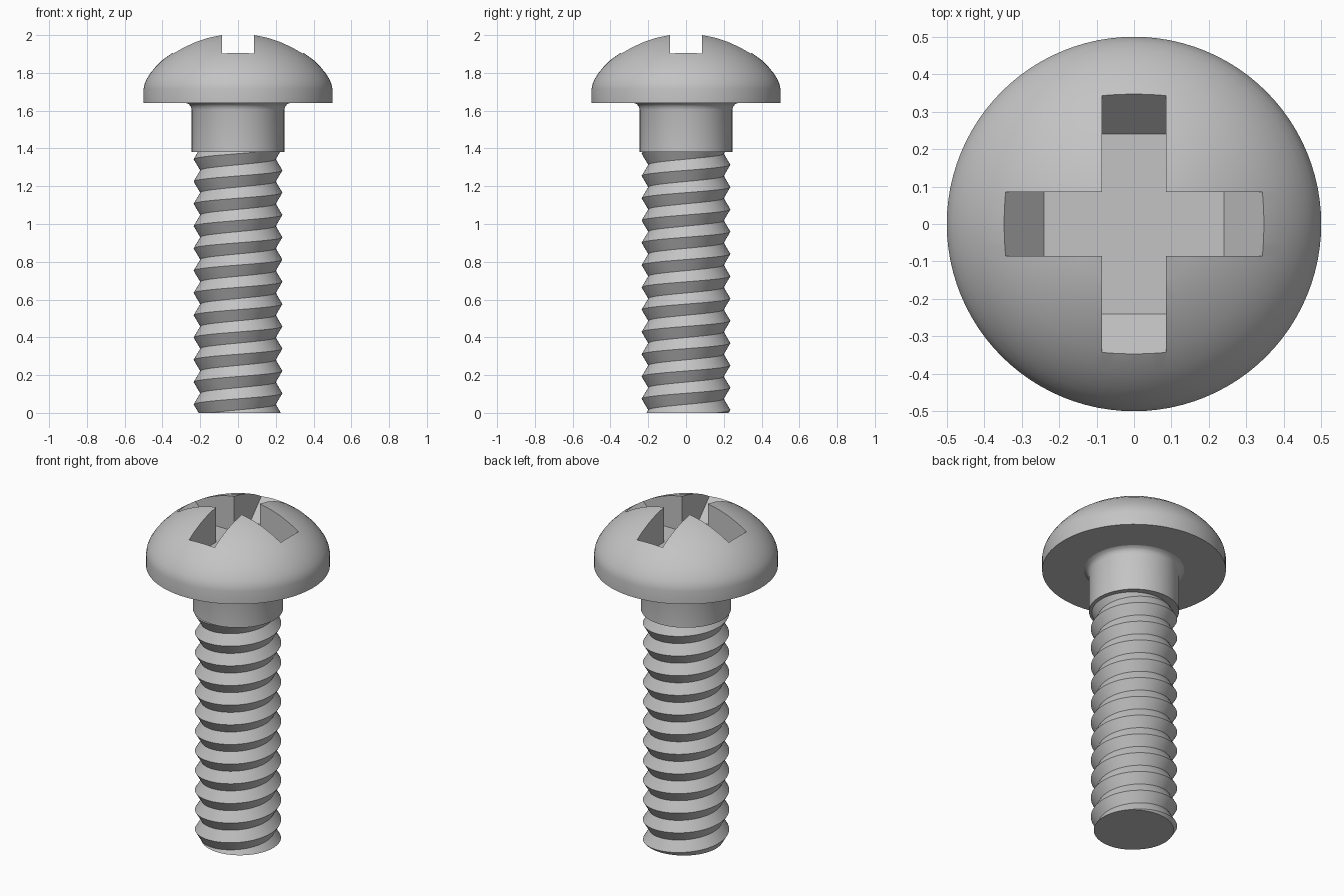
import bpy, bmesh, math

cube = bpy.data.objects.get("Cube")
if cube:
    bpy.data.objects.remove(cube)

steel = bpy.data.materials.new("grey_steel")
steel.use_nodes = True
colour = (0.55, 0.55, 0.55, 1)
steel.diffuse_color = colour
steel.node_tree.nodes["Principled BSDF"].inputs["Base Color"].default_value = colour


def make_object(name, bm):
    bmesh.ops.recalc_face_normals(bm, faces=bm.faces[:])
    mesh = bpy.data.meshes.new(name)
    bm.to_mesh(mesh)
    bm.free()
    mesh.materials.append(steel)
    obj = bpy.data.objects.new(name, mesh)
    bpy.context.collection.objects.link(obj)
    return obj


def shade(obj):
    bpy.ops.object.select_all(action="DESELECT")
    obj.select_set(True)
    bpy.context.view_layer.objects.active = obj
    bpy.ops.object.shade_smooth_by_angle(angle=math.radians(30))


def lathe(name, profile, steps=96):
    bm = bmesh.new()
    verts = [bm.verts.new((r, 0, z)) for r, z in profile]
    edges = [bm.edges.new(pair) for pair in zip(verts, verts[1:])]
    bmesh.ops.spin(bm, geom=verts + edges, cent=(0, 0, 0), axis=(0, 0, 1),
                   angle=math.tau, steps=steps, use_duplicate=False)
    bmesh.ops.remove_doubles(bm, verts=bm.verts[:], dist=1e-5)
    return make_object(name, bm)


# Domed head
head = lathe("head", [
    (0, 1.64), (0.5, 1.64), (0.5, 1.715), (0.495, 1.74), (0.485, 1.765),
    (0.465, 1.797), (0.44, 1.828), (0.40, 1.868), (0.35, 1.904), (0.30, 1.934),
    (0.24, 1.963), (0.18, 1.985), (0.12, 2.0), (0.06, 2.009), (0, 2.012)])

# Cross recess cutter: vertical side walls, sloping arm ends
HALF_WIDTH = 0.085
FLOOR, RIM, TOP = 1.79, 1.904, 2.1
slope = (0.345 - 0.24) / (RIM - FLOOR)
bm = bmesh.new()
rings = []
for z in (FLOOR, TOP):
    arm = 0.24 + slope * (z - FLOOR)
    ring = []
    for k in range(4):
        c, s = round(math.cos(k * math.pi / 2)), round(math.sin(k * math.pi / 2))
        for a, b in ((arm, -HALF_WIDTH), (arm, HALF_WIDTH), (HALF_WIDTH, HALF_WIDTH)):
            ring.append(bm.verts.new((a * c - b * s, a * s + b * c, z)))
    bm.faces.new(ring)
    rings.append(ring)
low, high = rings
for i in range(len(low)):
    j = (i + 1) % len(low)
    bm.faces.new((low[i], low[j], high[j], high[i]))
cutter = make_object("recess_cutter", bm)
cutter.hide_render = True

cut = head.modifiers.new("cross_recess", "BOOLEAN")
cut.operation = "DIFFERENCE"
cut.solver = "EXACT"
cut.object = cutter
bpy.context.view_layer.objects.active = head
bpy.ops.object.modifier_apply(modifier=cut.name)
bpy.data.objects.remove(cutter)
shade(head)

# Plain shank with a fillet under the head
shade(lathe("shank", [(0, 1.38), (0.245, 1.38), (0.245, 1.605), (0.25, 1.622),
                      (0.26, 1.634), (0.276, 1.641), (0, 1.641)]))

# Right-handed V thread, trimmed flat at both ends
PITCH, CREST, ROOT, LENGTH = 0.118, 0.235, 0.2, 1.385
SEGS, TURNS, START = 64, 17, -0.014 - 3 * PITCH
bm = bmesh.new()
crest, root = [], []
for i in range(SEGS * TURNS + 1):
    t = math.tau * i / SEGS
    z = START + PITCH * i / SEGS
    crest.append(bm.verts.new((CREST * math.cos(t), CREST * math.sin(t), z)))
    root.append(bm.verts.new((ROOT * math.cos(t), ROOT * math.sin(t), z + PITCH / 2)))
for i in range(SEGS * TURNS):
    bm.faces.new((crest[i], crest[i + 1], root[i + 1], root[i]))
    if i + SEGS < SEGS * TURNS:
        bm.faces.new((root[i], root[i + 1], crest[i + 1 + SEGS], crest[i + SEGS]))
for height, up in ((0, -1), (LENGTH, 1)):
    geom = bm.verts[:] + bm.edges[:] + bm.faces[:]
    bmesh.ops.bisect_plane(bm, geom=geom, dist=1e-6, plane_co=(0, 0, height),
                           plane_no=(0, 0, up), clear_outer=True)
for height in (0, LENGTH):
    rim = [e for e in bm.edges if e.is_boundary
           and all(abs(v.co.z - height) < 1e-4 for v in e.verts)]
    bmesh.ops.edgeloop_fill(bm, edges=rim)
shade(make_object("thread", bm))
